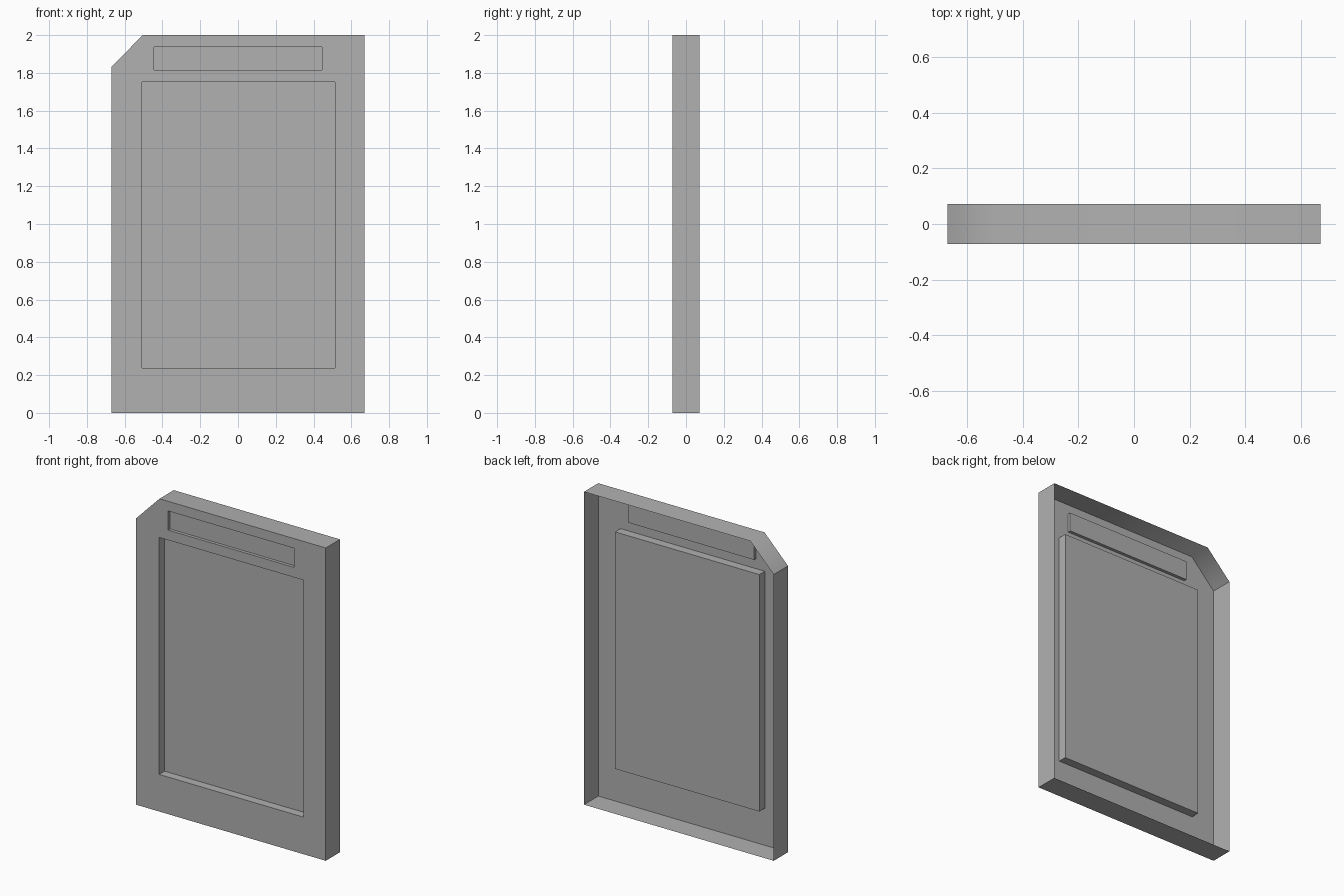
import bpy
import bmesh

if "Cube" in bpy.data.objects:
    bpy.data.objects.remove(bpy.data.objects["Cube"])

W, H, D = 0.671, 2.0, 0.072      # half width, height, half depth
CUT_X, CUT_Z = -0.505, 1.83      # ends of the chamfered corner

bm = bmesh.new()


def loop(points, y):
    """Closed ring of vertices in the x-z plane at depth y."""
    verts = [bm.verts.new((x, y, z)) for x, z in points]
    edges = [bm.edges.new((v, verts[i - 1])) for i, v in enumerate(verts)]
    return verts, edges


def walls(a, b):
    """Side walls joining two matching rings."""
    for i in range(len(a)):
        bm.faces.new((a[i - 1], a[i], b[i], b[i - 1]))


def rect(x0, x1, z0, z1):
    return [(x0, z0), (x1, z0), (x1, z1), (x0, z1)]


# Outer casing walls, open at the back
outline = [(-W, 0), (W, 0), (W, H), (CUT_X, H), (-W, CUT_Z)]
front, front_edges = loop(outline, -D)
back, _ = loop(outline, D)
walls(front, back)

# Label window and shallow title slot, sunk into the front
recesses = [(rect(-0.507, 0.513, 0.237, 1.752), 0.055),
            (rect(-0.445, 0.446, 1.816, 1.938), 0.02)]
for points, depth in recesses:
    mouth, edges = loop(points, -D)
    floor, _ = loop(points, -D + depth)
    walls(mouth, floor)
    bm.faces.new(floor)
    front_edges += edges

# Front sheet around both recesses
fill = bmesh.ops.triangle_fill(bm, edges=front_edges, use_beauty=True,
                               use_dissolve=False, normal=(0, -1, 0))
sheet = [g for g in fill["geom"] if isinstance(g, bmesh.types.BMFace)]
bmesh.ops.recalc_face_normals(bm, faces=bm.faces[:])
if sheet[0].normal.y > 0:
    bmesh.ops.reverse_faces(bm, faces=bm.faces[:])

# Crisp edges, with a soft shade where the chamfer meets the top
for face in bm.faces:
    face.smooth = True
for edge in bm.edges:
    if len(edge.link_faces) == 2:
        edge.smooth = edge.calc_face_angle(0) < 0.01
bm.edges.get((front[3], back[3])).smooth = True

mesh = bpy.data.meshes.new("card_shell")
bm.to_mesh(mesh)
bm.free()

# Dark grey plastic
plastic = bpy.data.materials.new("dark_grey_plastic")
plastic.diffuse_color = (0.44, 0.44, 0.44, 1)
plastic.use_nodes = True
plastic.node_tree.nodes["Principled BSDF"].inputs["Base Color"].default_value = plastic.diffuse_color
mesh.materials.append(plastic)
bpy.context.collection.objects.link(bpy.data.objects.new("card_shell", mesh))
